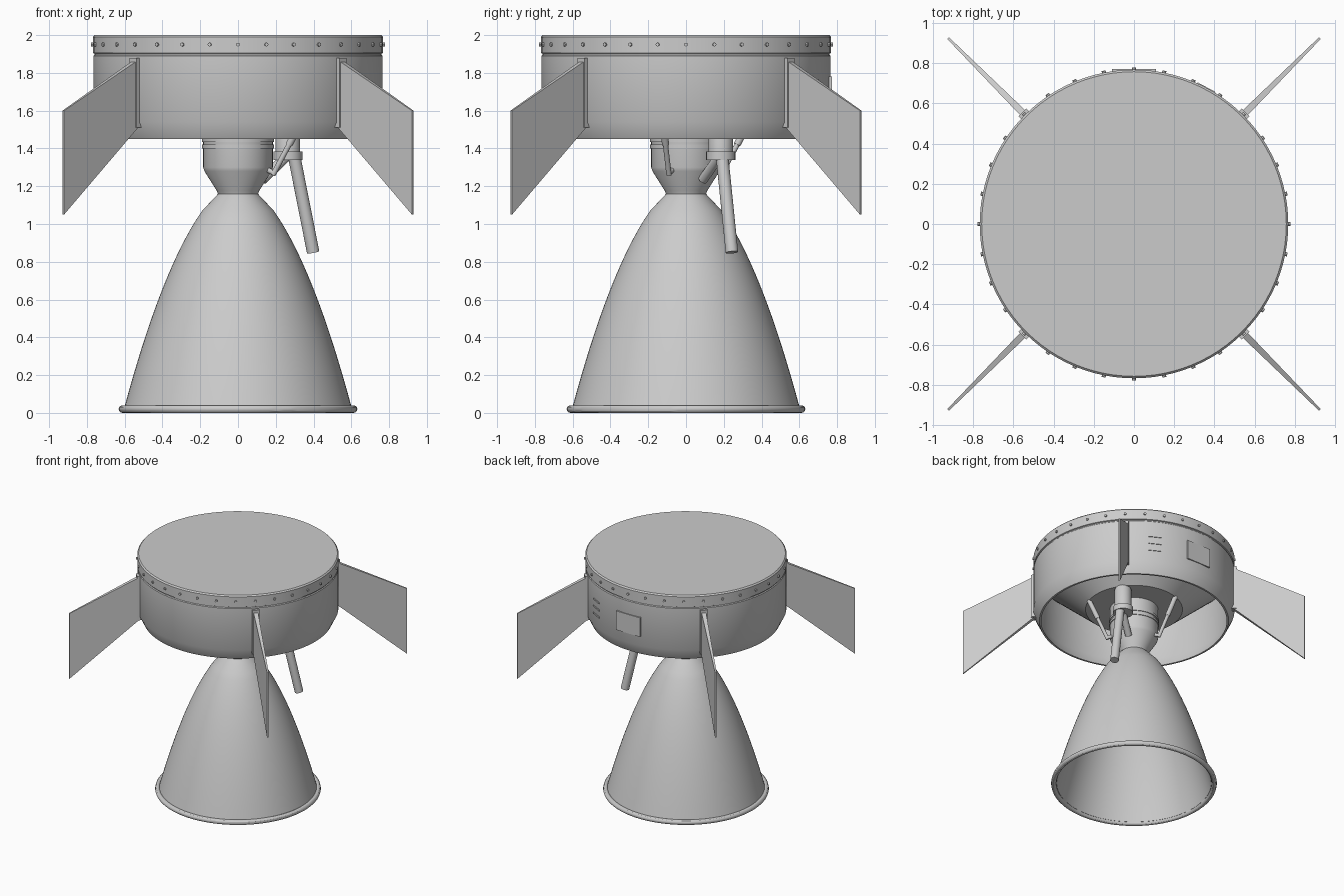
import bpy, bmesh, math
from mathutils import Vector, Matrix

if "Cube" in bpy.data.objects:
    bpy.data.objects.remove(bpy.data.objects["Cube"])


def finish(name, bm, angle=30):
    bmesh.ops.remove_doubles(bm, verts=bm.verts, dist=1e-5)
    bmesh.ops.recalc_face_normals(bm, faces=bm.faces)
    me = bpy.data.meshes.new(name)
    bm.to_mesh(me)
    bm.free()
    ob = bpy.data.objects.new(name, me)
    bpy.context.collection.objects.link(ob)
    bpy.ops.object.select_all(action='DESELECT')
    ob.select_set(True)
    bpy.context.view_layer.objects.active = ob
    bpy.ops.object.shade_smooth_by_angle(angle=math.radians(angle))
    return ob


def lathe(name, profile, center=(0, 0), closed=False, seg=96):
    # spin an (r, z) profile around a vertical axis
    bm = bmesh.new()
    vs = [bm.verts.new((r, 0, z)) for r, z in profile]
    pairs = list(zip(vs, vs[1:]))
    if closed:
        pairs.append((vs[-1], vs[0]))
    es = [bm.edges.new(p) for p in pairs]
    bmesh.ops.spin(bm, geom=vs + es, cent=(0, 0, 0), axis=(0, 0, 1),
                   angle=2 * math.pi, steps=seg, use_duplicate=False)
    bmesh.ops.translate(bm, verts=bm.verts, vec=(center[0], center[1], 0))
    return finish(name, bm)


def rod(name, a, b, r, seg=20):
    a, b = Vector(a), Vector(b)
    m = Matrix.Translation((a + b) / 2) @ (b - a).to_track_quat('Z', 'Y').to_matrix().to_4x4()
    bm = bmesh.new()
    bmesh.ops.create_cone(bm, cap_ends=True, segments=seg, radius1=r, radius2=r,
                          depth=(b - a).length, matrix=m)
    return finish(name, bm)


def box(name, center, size, turn=0):
    # centre is given as (radius, tangent, z), then turned about the z axis
    m = (Matrix.Rotation(turn, 4, 'Z') @ Matrix.Translation(center)
         @ Matrix.Diagonal((*size, 1)))
    bm = bmesh.new()
    bmesh.ops.create_cube(bm, size=1, matrix=m)
    return finish(name, bm)


# stage body: capped drum, hollow chamfered skirt, inner thrust cone and plate
lathe("stage_body", [
    (0, 2.0), (.758, 2.0), (.768, 1.99), (.768, 1.906), (.76, 1.902), (.76, 1.896),
    (.766, 1.89), (.766, 1.54), (.722, 1.45), (.707, 1.45), (.745, 1.54),
    (.745, 1.88), (.37, 1.55), (0, 1.55)])

# bolts around the top band
for i in range(32):
    a = i * math.tau / 32
    d = Vector((math.cos(a), math.sin(a), 0))
    rod("band_bolt", d * .755 + Vector((0, 0, 1.95)), d * .778 + Vector((0, 0, 1.95)), .01, 8)

# bell nozzle: thin shell along a quadratic curve
p0, p1, p2 = Vector((.19, 1.07)), Vector((.405, .763)), Vector((.604, .02))
outer = [(.105, 1.16)]
for i in range(17):
    t = i / 16
    p = p0 * (1 - t) ** 2 + p1 * 2 * t * (1 - t) + p2 * t * t
    outer.append((p.x, p.y))
inner = [(r - .014, z) for r, z in reversed(outer)]
lathe("nozzle_bell", outer + inner, closed=True)
lathe("nozzle_lip", [(.612 + .02 * math.cos(k * math.tau / 12),
                      .02 + .02 * math.sin(k * math.tau / 12)) for k in range(12)], closed=True)

# combustion chamber with flange rings
lathe("combustion_chamber", [(0, 1.155), (.105, 1.155), (.112, 1.175), (.178, 1.28),
                             (.184, 1.30), (.184, 1.56), (0, 1.56)], seg=64)
for z in (1.41, 1.445):
    lathe("chamber_ring", [(.17, z - .01), (.19, z - .01), (.19, z + .01), (.17, z + .01)],
          closed=True, seg=64)

# turbine canister, collar, exhaust and feed pipe
lathe("turbine_canister", [(0, 1.35), (.065, 1.35), (.065, 1.54), (.05, 1.57), (0, 1.57)],
      (.264, .184), seg=32)
lathe("turbine_collar", [(0, 1.34), (.077, 1.34), (.077, 1.385), (0, 1.385)],
      (.264, .184), seg=32)
rod("turbine_exhaust", (.295, .19, 1.37), (.398, .243, .85), .033, 24)
rod("feed_pipe", (.25, .17, 1.35), (.13, .09, 1.235), .026)

# steering struts, mirrored across the x = y diagonal
for swap in (False, True):
    def s(x, y, z):
        return (y, x, z) if swap else (x, y, z)
    rod("steering_strut", s(.345, -.125, 1.56), s(.185, -.09, 1.26), .014)
    rod("strut_sleeve", s(.345, -.125, 1.56), s(.27, -.108, 1.42), .019)
    rod("strut_mount", s(.19, -.09, 1.27), s(.13, -.06, 1.30), .014)

# four fins with root rails
for k in range(4):
    a = math.pi / 4 + k * math.pi / 2
    bm = bmesh.new()
    top = [(.76, .018, 1.87), (1.308, .006, 1.60), (1.308, .006, 1.05), (.76, .018, 1.515)]
    left = [bm.verts.new((r, h, z)) for r, h, z in top]
    right = [bm.verts.new((r, -h, z)) for r, h, z in top]
    bm.faces.new(left)
    bm.faces.new(right[::-1])
    for i in range(4):
        j = (i + 1) % 4
        bm.faces.new((left[i], right[i], right[j], left[j]))
    bm.transform(Matrix.Rotation(a, 4, 'Z'))
    finish("fin", bm)
    box("fin_rail", (.768, 0, 1.695), (.036, .055, .37), a)

# rear access hatch and vent slats beside it
box("access_hatch", (.757, 0, 1.70), (.03, .22, .16), math.pi / 2)
for z in (1.64, 1.70, 1.76):
    box("vent_slat", (.76, 0, z), (.022, .1, .012), math.radians(62))
